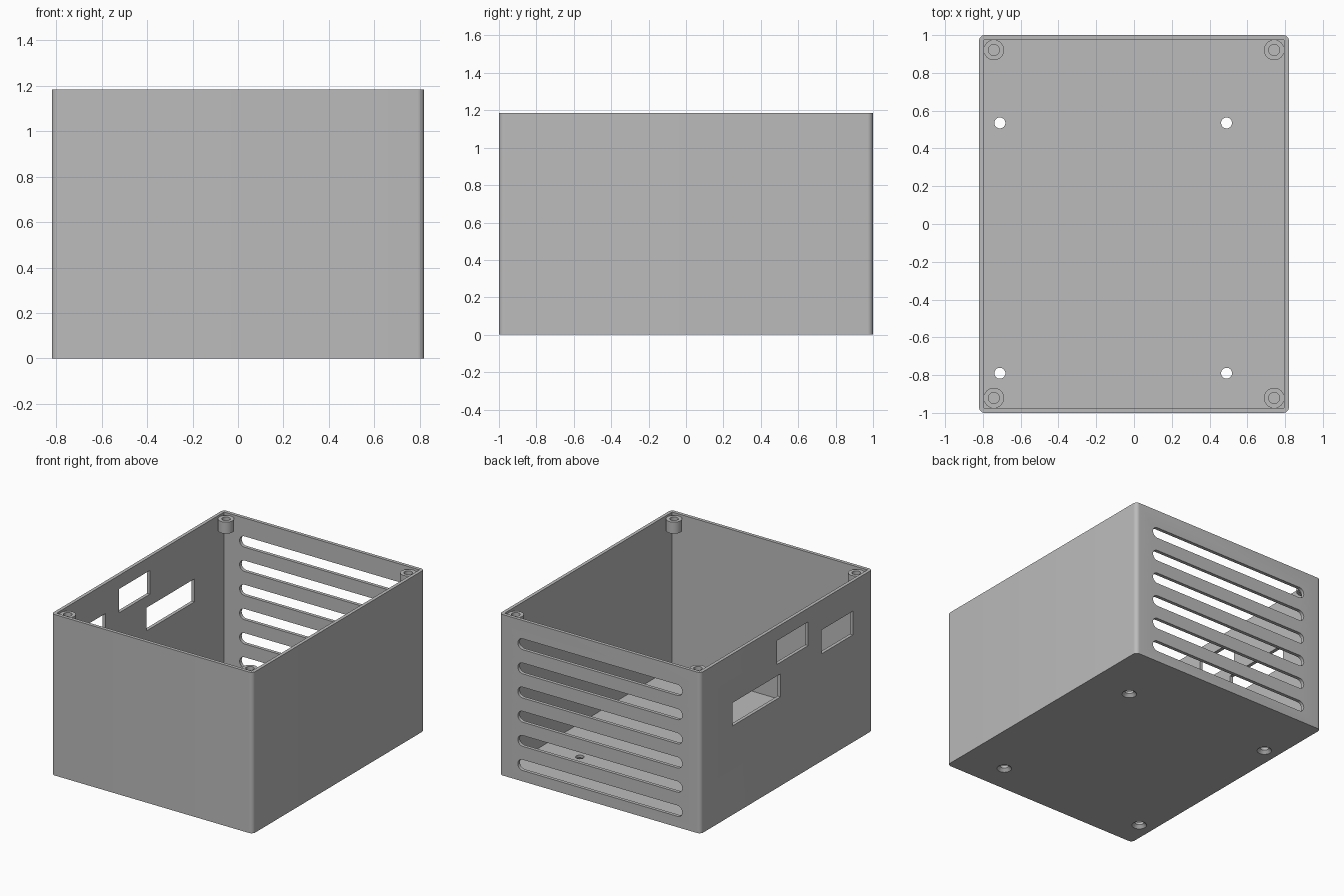
import bpy, bmesh, math
from mathutils import Matrix, Vector

if "Cube" in bpy.data.objects:
    bpy.data.objects.remove(bpy.data.objects["Cube"])

W, D, H = 0.82, 1.0, 1.185      # half width, half depth, height
WALL, FLOOR = 0.025, 0.04

grey = bpy.data.materials.new("plain_grey")
grey.diffuse_color = (0.5, 0.5, 0.5, 1)
grey.use_nodes = True
grey.node_tree.nodes["Principled BSDF"].inputs["Base Color"].default_value = grey.diffuse_color


def make(name, bm):
    bmesh.ops.recalc_face_normals(bm, faces=bm.faces[:])
    mesh = bpy.data.meshes.new(name)
    bm.to_mesh(mesh)
    bm.free()
    mesh.materials.append(grey)
    ob = bpy.data.objects.new(name, mesh)
    bpy.context.collection.objects.link(ob)
    return ob


def box(name, x0, x1, y0, y1, z0, z1, radius=0):
    bm = bmesh.new()
    bmesh.ops.create_cube(bm, size=1)
    bmesh.ops.scale(bm, vec=(x1 - x0, y1 - y0, z1 - z0), verts=bm.verts)
    bmesh.ops.translate(bm, vec=((x0 + x1) / 2, (y0 + y1) / 2, (z0 + z1) / 2), verts=bm.verts)
    if radius:
        upright = [e for e in bm.edges if abs(e.verts[0].co.z - e.verts[1].co.z) > 0.1]
        bmesh.ops.bevel(bm, geom=upright, offset=radius, offset_type='OFFSET',
                        segments=8, profile=0.5, affect='EDGES')
    return make(name, bm)


def cylinder(name, x, y, z0, z1, r0, r1):
    bm = bmesh.new()
    bmesh.ops.create_cone(bm, cap_ends=True, segments=32, radius1=r0, radius2=r1, depth=z1 - z0,
                          matrix=Matrix.Translation((x, y, (z0 + z1) / 2)))
    return make(name, bm)


def slot(name, half, radius, z):
    """Round-ended slot running along x through the back wall."""
    bm = bmesh.new()
    pts = []
    for side, start in ((1, -90), (-1, 90)):
        for i in range(13):
            a = math.radians(start + 15 * i)
            pts.append((side * (half - radius) + radius * math.cos(a), D - 0.06,
                        z + radius * math.sin(a)))
    face = bm.faces.new([bm.verts.new(p) for p in pts])
    ext = bmesh.ops.extrude_face_region(bm, geom=[face])
    moved = [g for g in ext["geom"] if isinstance(g, bmesh.types.BMVert)]
    bmesh.ops.translate(bm, vec=(0, 0.12, 0), verts=moved)
    return make(name, bm)


def cut(target, cutter):
    mod = target.modifiers.new("cut", 'BOOLEAN')
    mod.operation, mod.solver, mod.object = 'DIFFERENCE', 'EXACT', cutter
    bpy.context.view_layer.objects.active = target
    bpy.ops.object.modifier_apply(modifier=mod.name)
    bpy.data.objects.remove(cutter, do_unlink=True)


def smooth(ob):
    bpy.ops.object.select_all(action='DESELECT')
    ob.select_set(True)
    bpy.context.view_layer.objects.active = ob
    bpy.ops.object.shade_smooth_by_angle(angle=math.radians(30))


# Open-topped case with rounded upright edges
case = box("case", -W, W, -D, D, 0, H, radius=0.03)
cut(case, box("cavity", -W + WALL, W - WALL, -D + WALL, D - WALL, FLOOR, H + 0.1))

# Ventilation slots in the back wall
for i in range(6):
    cut(case, slot("vent", 0.67, 0.04, 0.12 + 0.178 * i))

# Connector windows in the left wall: y range, z range
for y0, y1, z0, z1 in ((-0.25, 0.11, 0.91, 1.085),
                       (-0.77, -0.405, 0.79, 0.965),
                       (0.07, 0.63, 0.655, 0.825)):
    cut(case, box("window", -W - 0.05, -W + 0.06, y0, y1, z0, z1))

# Countersunk screw holes in the floor
for x in (-0.71, 0.49):
    for y in (-0.79, 0.535):
        cut(case, cylinder("hole", x, y, -0.05, 0.1, 0.029, 0.029))
        cut(case, cylinder("countersink", x, y, -0.01, 0.024, 0.06, 0.026))
smooth(case)

# Screw bosses in the four top corners
for sx, xn in ((-1, "left"), (1, "right")):
    for sy, yn in ((-1, "front"), (1, "back")):
        x, y = sx * 0.742, sy * 0.921
        boss = cylinder(f"screw_boss_{yn}_{xn}", x, y, 1.085, 1.17, 0.054, 0.054)
        cut(boss, cylinder("bore", x, y, 1.0, 1.25, 0.029, 0.029))
        smooth(boss)
